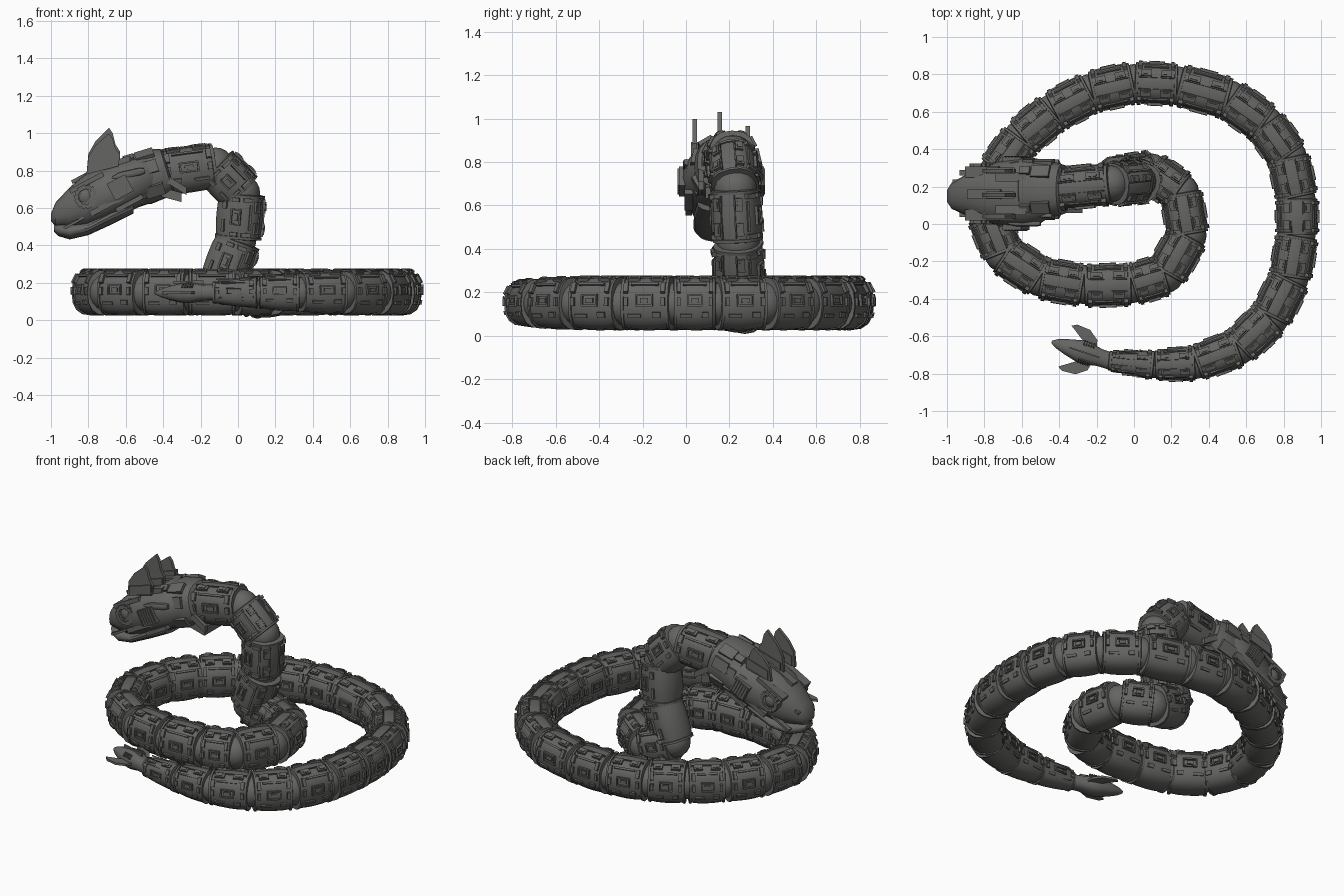
import bpy, bmesh, math
from mathutils import Vector as V, Matrix

cube = bpy.data.objects.get("Cube")
if cube:
    bpy.data.objects.remove(cube)

metal = bpy.data.materials.new("dark grey metal")
metal.use_nodes = True
metal.diffuse_color = (0.13, 0.13, 0.125, 1)
metal.node_tree.nodes["Principled BSDF"].inputs["Base Color"].default_value = (0.13, 0.13, 0.125, 1)
UP = V((0, 0, 1))


def finish(bm, name):
    bmesh.ops.recalc_face_normals(bm, faces=bm.faces)
    mesh = bpy.data.meshes.new(name)
    bm.to_mesh(mesh)
    bm.free()
    mesh.materials.append(metal)
    mesh.shade_smooth()
    mesh.set_sharp_from_angle(angle=math.radians(32))
    obj = bpy.data.objects.new(name, mesh)
    bpy.context.scene.collection.objects.link(obj)


def loft(bm, rings):
    loops = [[bm.verts.new(p) for p in ring] for ring in rings]
    n = len(loops[0])
    for a, b in zip(loops, loops[1:]):
        for i in range(n):
            bm.faces.new((a[i], a[(i + 1) % n], b[(i + 1) % n], b[i]))
    bm.faces.new(loops[0])
    bm.faces.new(loops[-1])


def box(bm, centre, axes, size):
    m = Matrix([a * s for a, s in zip(axes, size)]).transposed().to_4x4()
    m.translation = centre
    bmesh.ops.create_cube(bm, size=1, matrix=m)


def ball(bm, centre, radius, squash=(1, 1, 1)):
    m = Matrix.Translation(centre) @ Matrix.Diagonal((*squash, 1))
    bmesh.ops.create_uvsphere(bm, u_segments=16, v_segments=10, radius=radius, matrix=m)


def plate(bm, points, offset):
    loft(bm, [[V(p) - offset / 2 for p in points], [V(p) + offset / 2 for p in points]])


def section(angle, w, h, power=2.5):
    # Rounded-square cross-section; angle 0 is the back ridge
    s, c = math.sin(angle), math.cos(angle)
    f = lambda x: math.copysign(abs(x) ** (2 / power), x)
    return w * f(s), h * f(c)


class Frame:
    """Straight tapered piece with its own length, side and back directions."""
    def __init__(self, a, b, ra, rb, back=UP, tall=1.12):
        self.a, self.b, self.ra, self.rb, self.tall = a, b, ra, rb, tall
        self.length = (b - a).length
        self.t = (b - a).normalized()
        self.v = self.t.cross(back).normalized()
        self.u = self.v.cross(self.t)

    def point(self, k, angle, scale):
        r = (self.ra + (self.rb - self.ra) * k) * scale
        x, y = section(angle, r, r * self.tall)
        return self.a.lerp(self.b, k) + self.v * x + self.u * y

    def rings(self, steps, n=16):
        return [[self.point(k, math.tau * i / n, s) for i in range(n)] for k, s in steps]

    def block(self, bm, k, deg, length, width, high, shift=0):
        # Raised block lying on the skin
        ang = math.radians(deg)
        e = self.point(k, ang + 0.05, 1.03) - self.point(k, ang - 0.05, 1.03)
        tangent = e.normalized()
        normal = tangent.cross(self.t)
        r = self.ra + (self.rb - self.ra) * k
        q = r / 0.105
        centre = self.point(k, ang, 1.03) + tangent * shift * q
        box(bm, centre, (self.t, tangent, normal), (length * self.length, width * q, high * q))


def segment(bm, f):
    # Barrel shell with a collar band at each end
    loft(bm, f.rings([(0.015, .84), (0.03, .96), (.25, 1.02), (.5, 1.04), (.75, 1.02), (.97, .96), (.985, .84)]))
    for k in (.02, .91):
        loft(bm, f.rings([(k, .9), (k + .005, 1.025), (k + .06, 1.035), (k + .07, .9)]))
    for side in (-1, 1):
        # Back plates and ribs
        for k in (.27, .73):
            f.block(bm, k, side * 24, .24, .034, .018)
            f.block(bm, k, side * 24, .14, .018, .026)
        f.block(bm, .5, side * 48, .55, .012, .016)
        f.block(bm, .5, side * 13, .8, .006, .012)
        for k in (.13, .87):
            f.block(bm, k, side * 58, .09, .05, .02)
            f.block(bm, k, side * 88, .08, .04, .018)
        # Framed side window
        for shift in (-.024, .024):
            f.block(bm, .5, side * 86, .34, .009, .02, shift)
        for k in (.34, .66):
            f.block(bm, k, side * 86, .03, .05, .02)
        f.block(bm, .5, side * 86, .16, .022, .014)
        # Low side panels
        f.block(bm, .3, side * 112, .26, .016, .014)
        f.block(bm, .74, side * 110, .16, .024, .014)


# Coiled body, from the tail to the stub under the neck: x, y
coil = [(-.14, -.73), (.11, -.755), (.33, -.745), (.56, -.66), (.73, -.5), (.835, -.29), (.873, -.06),
        (.872, .14), (.825, .36), (.7, .535), (.51, .67), (.235, .745), (0, .757), (-.23, .705), (-.43, .6),
        (-.6, .46), (-.73, .28), (-.785, .05), (-.7, -.16), (-.5, -.29), (-.27, -.33), (-.01, -.325),
        (.17, -.27), (.29, -.06), (.25, .17)]
tail_radii = [.05, .075, .09, .1]
joints = [V((x, y, .148)) for x, y in coil]
radii = [tail_radii[i] if i < len(tail_radii) else .106 for i in range(len(joints))]
backs = [UP] * (len(joints) - 1)

# Neck rising from the coil
joints += [V((.09, .28, .13)), V((-.09, .25, .19)), V((0, .24, .43)), V((.02, .228, .68)),
           V((-.12, .215, .825)), V((-.42, .185, .785))]
radii += [.106] * 6
out = V((1, -.35, 0))
backs += [UP, UP, out, out, out + UP, UP]

for i, back in enumerate(backs):
    bm = bmesh.new()
    segment(bm, Frame(joints[i], joints[i + 1], radii[i], radii[i + 1], back))
    ball(bm, joints[i + 1], radii[i + 1] * .93)
    finish(bm, f"{'body' if i < len(coil) - 1 else 'neck'}_segment_{i + 1}")

# Tail tip: pointed pod with fins and vents
bm = bmesh.new()
tip = Frame(V((-.44, -.63, .145)), V((-.12, -.735, .148)), .06, .06, tall=.9)
loft(bm, tip.rings([(0, .12), (.08, .4), (.25, .72), (.45, 1), (.6, 1.02), (.8, .8), (1, .78)], 14))
for side in (-1, 1):
    fin = [(.72, .03), (.5, .05), (.22, .115), (.3, .13), (.52, .125), (.68, .085)]
    plate(bm, [tip.a + tip.t * k * tip.length + tip.v * d * side for k, d in fin], UP * .014)
    for j in range(5):
        tip.block(bm, .5 + j * .04, side * 50, .02, .05, .02)
tip.block(bm, .55, 0, .5, .014, .03)
finish(bm, "tail_tip")


def head_loft(bm, stations, power=2.3):
    rings = []
    for x, low, high, w in stations:
        yc = .15 + .03 * (x + 1) / .6
        ring = []
        for i in range(20):
            a, b = section(math.tau * i / 20, w, (high - low) / 2, power)
            ring.append(V((x, yc + a, (low + high) / 2 + b)))
        rings.append(ring)
    loft(bm, rings)


# Skull and jaw
bm = bmesh.new()
head_loft(bm, [(-1, .53, .57, .03), (-.975, .5, .63, .07), (-.9, .49, .71, .108), (-.82, .49, .78, .145),
               (-.72, .52, .825, .172), (-.6, .57, .87, .188), (-.5, .62, .89, .172), (-.42, .67, .89, .12)])
finish(bm, "skull")
bm = bmesh.new()
head_loft(bm, [(-.985, .475, .505, .035), (-.96, .45, .515, .07), (-.9, .432, .515, .1), (-.8, .455, .53, .125),
               (-.68, .51, .6, .13), (-.56, .57, .65, .12)])
finish(bm, "lower_jaw")

# Head fittings on both sides
slope = V((.88, 0, .47)).normalized()
side_dir, rise = V((0, 1, 0)), slope.cross(V((0, -1, 0)))
axes = (slope, side_dir, rise)
bm = bmesh.new()
for s in (-1, 1):
    mid = .163
    at = lambda x, d, z: V((x, mid + s * d, z))
    ball(bm, at(-.812, .125, .66), .046, (1, .7, 1))
    for j in range(14):
        a = math.tau * j / 14
        box(bm, at(-.812 + .052 * math.cos(a), .135, .66 + .052 * math.sin(a)), axes, (.024, .05, .024))
    box(bm, at(-.81, .115, .735), axes, (.2, .06, .025))
    box(bm, at(-.955, .06, .6), axes, (.03, .03, .014))
    # Cheek vents, pods and panel strips
    box(bm, at(-.63, .17, .71), axes, (.11, .05, .1))
    for j in range(6):
        box(bm, at(-.672 + j * .016, .192, .69 + j * .008), axes, (.008, .018, .085))
    box(bm, at(-.7, .15, .615), axes, (.2, .03, .03))
    box(bm, at(-.58, .15, .625), axes, (.16, .04, .025))
    box(bm, at(-.86, .11, .53), axes, (.16, .03, .014))
    box(bm, at(-.66, .09, .84), (V((1, 0, .3)).normalized(), side_dir, UP), (.17, .05, .03))
    pod = Frame(at(-.64, .16, .77), at(-.5, .16, .8), .018, .018)
    loft(bm, pod.rings([(-.25, .2), (0, .8), (.2, 1), (.8, 1), (1, .7)], 10))
box(bm, V((-.8, .16, .785)), (slope, side_dir, rise), (.2, .05, .02))
finish(bm, "eyes_and_cheek_fittings")

# Three upright crest fins
bm = bmesh.new()
crest = [(-.81, .78), (-.8, .89), (-.76, .96), (-.69, 1.03), (-.67, 1.0), (-.655, .94), (-.63, .9), (-.64, .83)]
for y, dx, size in ((.04, -.0, .87), (.155, .0, 1), (.285, .0, .74)):
    plate(bm, [(x + dx, y, .78 + (z - .78) * size) for x, z in crest], side_dir * .02)
    box(bm, V((-.715, y, .84)), (V((1, 0, .3)).normalized(), side_dir, UP), (.16, .036, .06))
finish(bm, "crest_fins")

# Collar between the head and neck
bm = bmesh.new()
ruff = Frame(V((-.585, .185, .735)), V((-.37, .185, .8)), .152, .135, UP, .93)
loft(bm, ruff.rings([(0, .9), (.04, 1), (.3, 1.02), (.36, 1.06), (.75, 1.05), (.95, .98), (1, .85)], 24))
for deg in (-120, -75, -35, 35, 75, 120):
    ruff.block(bm, .55, deg, .45, .05, .02)
    ruff.block(bm, .17, deg, .25, .03, .02)
# Throat flap and neck braces
box(bm, V((-.37, .185, .675)), (V((.95, 0, -.25)).normalized(), side_dir, UP), (.14, .19, .05))
for s in (-1, 1):
    box(bm, V((-.34, .185 + s * .115, .73)), (V((.8, 0, -.5)).normalized(), side_dir, UP), (.15, .025, .04))
finish(bm, "collar")
